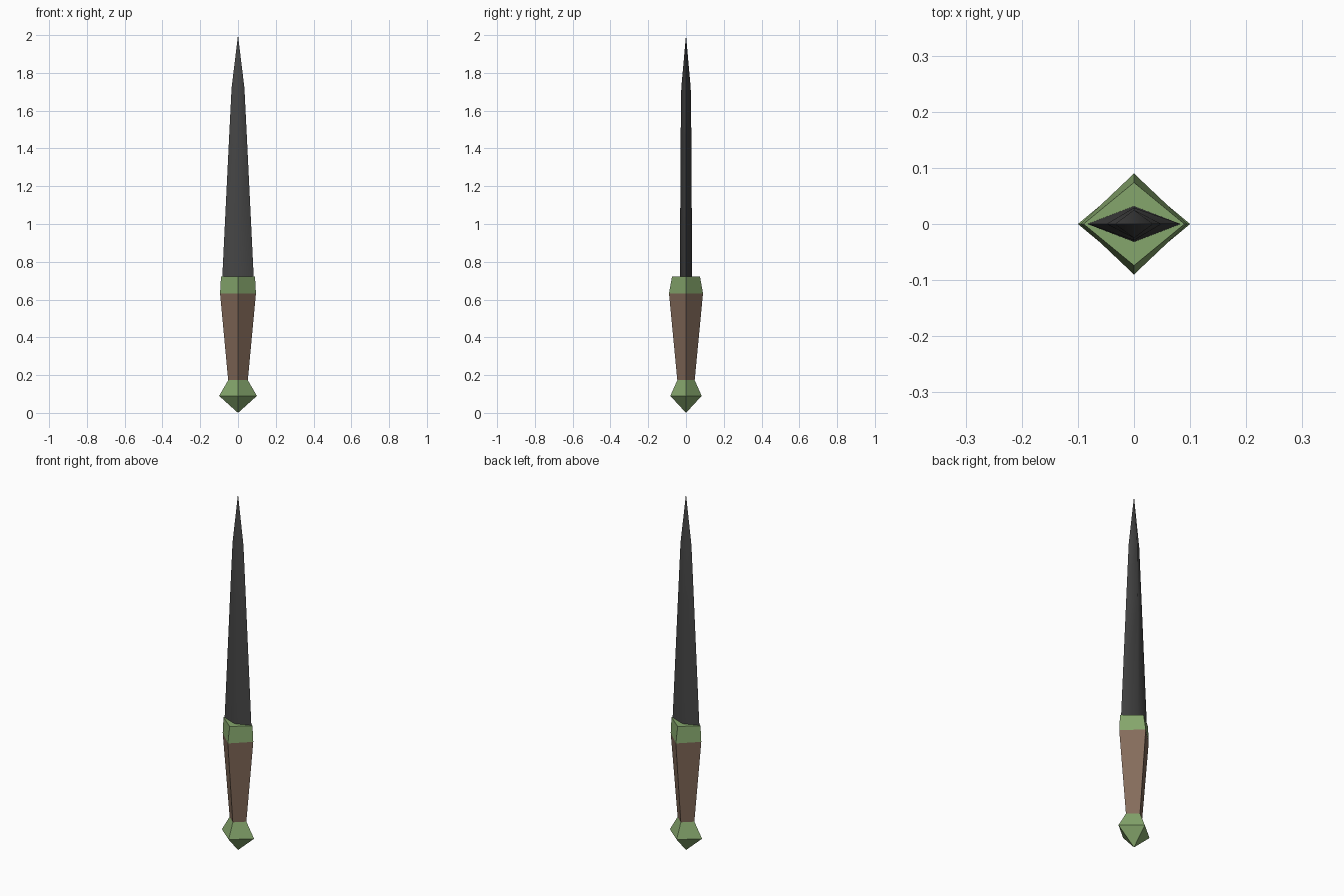
import bpy, bmesh, math

if "Cube" in bpy.data.objects:
    bpy.data.objects.remove(bpy.data.objects["Cube"])


def material(name, rgb):
    m = bpy.data.materials.new(name)
    m.diffuse_color = (*rgb, 1)
    m.use_nodes = True
    m.node_tree.nodes["Principled BSDF"].inputs["Base Color"].default_value = m.diffuse_color
    return m


green = material("green metal", (0.235, 0.38, 0.15))
brown = material("brown leather", (0.235, 0.15, 0.105))
dark = material("dark steel", (0.06, 0.06, 0.06))


def diamond_loft(name, rings, mat):
    """Stack diamond sections (z, half width x, half depth y); zero size gives a point."""
    bm = bmesh.new()
    loops = []
    for z, hx, hy in rings:
        if hx == 0:
            loops.append([bm.verts.new((0, 0, z))])
        else:
            loops.append([bm.verts.new((hx * c, hy * s, z))
                          for c, s in ((1, 0), (0, 1), (-1, 0), (0, -1))])
    for a, b in zip(loops, loops[1:]):
        for i in range(4):
            j = (i + 1) % 4
            if len(a) == 1:
                bm.faces.new((a[0], b[j], b[i]))
            elif len(b) == 1:
                bm.faces.new((a[i], a[j], b[0]))
            else:
                bm.faces.new((a[i], a[j], b[j], b[i]))
    for end in (loops[0], loops[-1]):
        if len(end) == 4:
            bm.faces.new(end)
    bmesh.ops.recalc_face_normals(bm, faces=bm.faces)
    me = bpy.data.meshes.new(name)
    bm.to_mesh(me)
    bm.free()
    me.materials.append(mat)
    ob = bpy.data.objects.new(name, me)
    bpy.context.collection.objects.link(ob)
    return ob


# Handle parts, from the bottom up
diamond_loft("pommel", [(0, 0, 0), (0.09, 0.1, 0.083), (0.173, 0.052, 0.046)], green)
diamond_loft("grip", [(0.173, 0.052, 0.046), (0.633, 0.095, 0.09)], brown)
diamond_loft("guard", [(0.633, 0.095, 0.09), (0.722, 0.09, 0.074)], green)

# Blade with soft centre ridge and sharp cutting edges
blade = diamond_loft("blade", [(0.722, 0.083, 0.032), (1.42, 0.049, 0.029),
                               (1.72, 0.034, 0.025), (2.0, 0, 0)], dark)
bpy.context.view_layer.objects.active = blade
blade.select_set(True)
bpy.ops.object.shade_smooth_by_angle(angle=math.radians(80))
